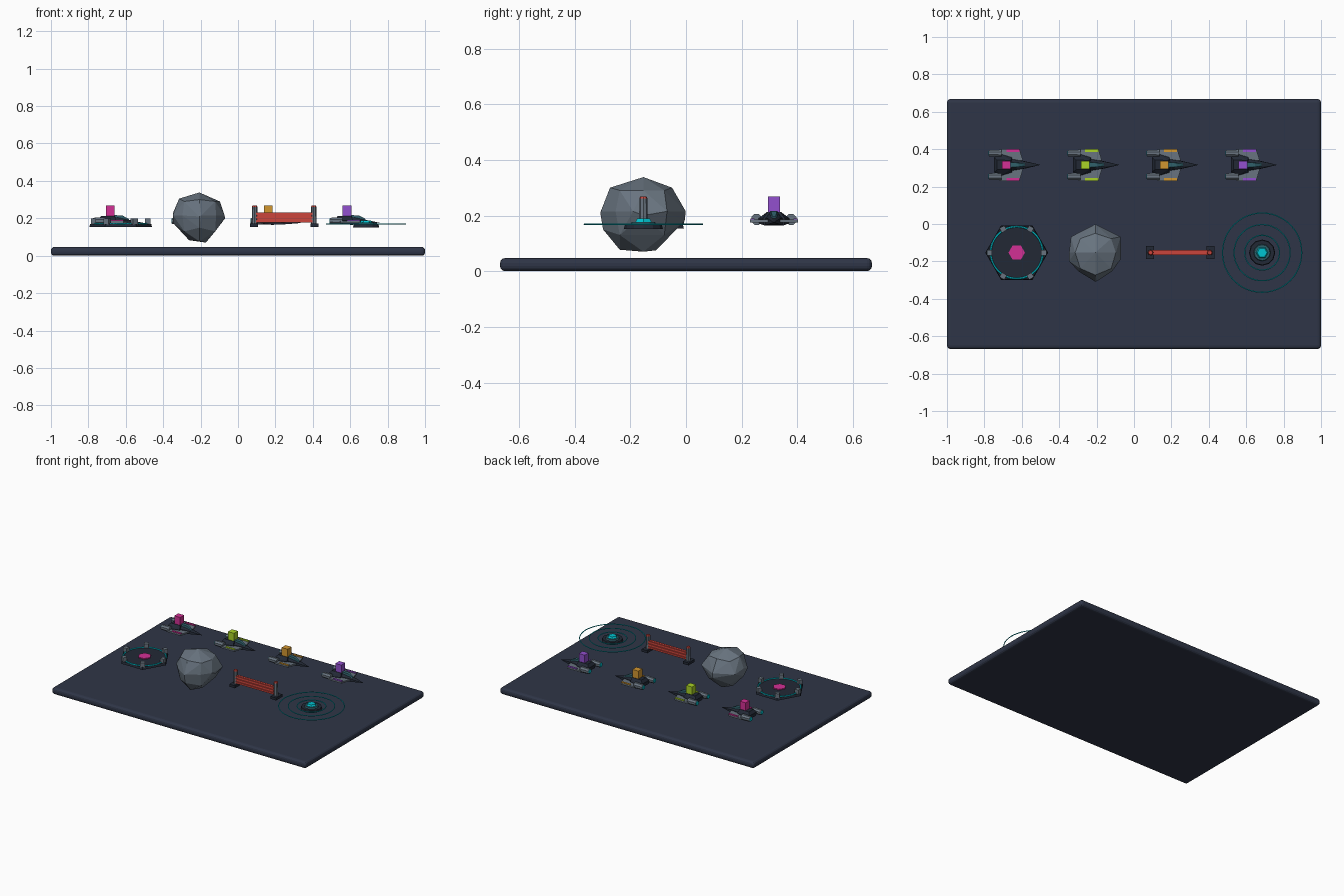
import bpy, bmesh, math
from mathutils import Matrix, Vector

if "Cube" in bpy.data.objects:
    bpy.data.objects.remove(bpy.data.objects["Cube"])


def material(name, r, g, b):
    m = bpy.data.materials.new(name)
    m.use_nodes = True
    m.diffuse_color = (r, g, b, 1)
    m.node_tree.nodes["Principled BSDF"].inputs["Base Color"].default_value = (r, g, b, 1)
    return m


SLATE = material("slate floor", .028, .036, .063)
DARK = material("dark hull", .016, .022, .036)
GREY = material("grey stone and metal", .14, .175, .215)
GLASS = material("teal glass", .03, .12, .15)
CYAN = material("cyan glow", 0, .55, .64)
RED = material("red barrier", .6, .06, .045)
PINK = material("pink", .65, .03, .3)
LIME = material("lime", .4, .65, .02)
ORANGE = material("orange", .65, .31, .03)
PURPLE = material("purple", .29, .08, .62)


def finish(name, bm, mat, smooth=False):
    bmesh.ops.recalc_face_normals(bm, faces=bm.faces)
    mesh = bpy.data.meshes.new(name)
    bm.to_mesh(mesh)
    bm.free()
    mesh.materials.append(mat)
    for p in mesh.polygons:
        p.use_smooth = smooth
    ob = bpy.data.objects.new(name, mesh)
    bpy.context.collection.objects.link(ob)
    return ob


def box(name, centre, size, mat, bevel=0, turn=0):
    bm = bmesh.new()
    bmesh.ops.create_cube(bm, size=1)
    bmesh.ops.scale(bm, vec=size, verts=bm.verts)
    if bevel:
        bmesh.ops.bevel(bm, geom=bm.edges[:], offset=bevel, segments=3,
                        profile=.5, affect='EDGES')
    bmesh.ops.transform(bm, matrix=Matrix.Translation(centre) @ Matrix.Rotation(turn, 4, 'Z'),
                        verts=bm.verts)
    return finish(name, bm, mat)


def cylinder(name, centre, r1, r2, depth, mat, sides=12, axis='Z', turn=0):
    bm = bmesh.new()
    bmesh.ops.create_cone(bm, cap_ends=True, segments=sides, radius1=r1, radius2=r2, depth=depth)
    rot = Matrix.Rotation(turn, 4, 'Z')
    if axis == 'X':
        rot = Matrix.Rotation(math.pi / 2, 4, 'Y') @ rot
    bmesh.ops.transform(bm, matrix=Matrix.Translation(centre) @ rot, verts=bm.verts)
    return finish(name, bm, mat)


def ring(name, centre, radius, tube, mat, sides=48, tube_sides=6):
    bm = bmesh.new()
    loops = []
    for i in range(sides):
        a = math.tau * i / sides
        loop = []
        for j in range(tube_sides):
            t = math.tau * j / tube_sides
            r = radius + tube * math.cos(t)
            loop.append(bm.verts.new(Vector(centre) + Vector(
                (r * math.cos(a), r * math.sin(a), tube * math.sin(t)))))
        loops.append(loop)
    for i in range(sides):
        p, q = loops[i], loops[(i + 1) % sides]
        for j in range(tube_sides):
            k = (j + 1) % tube_sides
            bm.faces.new((p[j], q[j], q[k], p[k]))
    return finish(name, bm, mat, True)


def hull(name, points, origin, mat):
    bm = bmesh.new()
    for p in points:
        bm.verts.new(Vector(origin) + Vector(p))
    res = bmesh.ops.convex_hull(bm, input=bm.verts)
    loose = {v for v in res["geom_interior"] if isinstance(v, bmesh.types.BMVert)}
    bmesh.ops.delete(bm, geom=list(loose), context='VERTS')
    return finish(name, bm, mat)


def slab_points(outline, low, high):
    return [(x, y, z) for x, y in outline for z in (low, high)]


def mirrored(points):
    return [(x, s * y, z) for x, y, z in points for s in (-1, 1)]


# Floor plate
box("floor_plate", (0, 0, .0235), (2, 1.336, .047), SLATE, bevel=.018)


# Ships, nose towards +x
def ship(label, x, colour):
    o = Vector((x, .316, 0))
    body = mirrored([(-.065, .035, .168), (-.065, .04, .192), (-.03, .055, .172),
                     (-.03, .058, .188), (.03, .04, .188), (.03, .036, .165),
                     (-.05, .026, .212), (.025, .024, .212)])
    hull(label + "_body", body, o, DARK)
    hull(label + "_nose", mirrored([(.02, .032, .165), (.02, .032, .19), (.02, .016, .208),
                                    (.09, .022, .168), (.09, .02, .188), (.18, .001, .175)]),
         o, DARK)
    hull(label + "_cockpit", mirrored([(.02, .016, .2), (.02, .013, .217), (.065, .011, .215),
                                       (.1, .009, .19), (.1, .005, .196)]), o, GLASS)
    box(label + "_marker", o + Vector((0, 0, .238)), (.046, .044, .06), colour)
    for side, s in (("left", 1), ("right", -1)):
        tag = label + "_" + side
        outline = [(-.05, .03 * s), (.09, .022 * s), (.07, .086 * s), (-.035, .086 * s)]
        hull(tag + "_wing", slab_points(outline, .174, .185), o, GREY)
        box(tag + "_wing_stripe", o + Vector((.035, .077 * s, .187)), (.07, .014, .006), colour)
        cylinder(tag + "_engine", o + Vector((-.058, .062 * s, .186)), .018, .021, .066,
                 GREY, 8, 'X', math.pi / 8)
        cylinder(tag + "_exhaust", o + Vector((-.092, .062 * s, .186)), .014, .014, .006,
                 CYAN, 8, 'X', math.pi / 8)


for i, (label, colour) in enumerate((("pink_ship", PINK), ("lime_ship", LIME),
                                     ("orange_ship", ORANGE), ("purple_ship", PURPLE))):
    ship(label, -.683 + .422 * i, colour)

# Landing pad with six clamps
pad = Vector((-.627, -.153, 0))
cylinder("pad_base", pad + Vector((0, 0, .161)), .168, .163, .016, DARK, 6, turn=math.pi / 6)
ring("pad_light_ring", pad + Vector((0, 0, .17)), .139, .005, CYAN)
cylinder("pad_centre", pad + Vector((0, 0, .172)), .044, .044, .008, PINK, 6, turn=math.pi / 6)
for i in range(6):
    a = math.tau * i / 6
    box("pad_clamp", pad + Vector((.145 * math.cos(a), .145 * math.sin(a), .182)),
        (.028, .03, .032), GREY, turn=a)

# Faceted asteroid, hull of its outline points
front = [(0, .133), (-.108, .1), (-.14, .025), (-.14, -.03), (-.055, -.122),
         (.035, -.135), (.138, -.005), (.11, .085)]
side = [(-.12, .095), (-.155, .005), (-.145, -.055), (-.085, -.128), (.045, -.13),
        (.085, -.06), (.148, -.025), (.103, .095)]
plan = [(-.13, .085), (-.14, -.045), (.01, -.152), (.135, -.037), (.135, .085), (0, .152),
        (-.09, -.1), (.09, -.1)]
corners = [(x, y, z) for x in (-.08, .085) for y in (-.085, .075) for z in (-.075, .085)]
rock = [(x, 0, z) for x, z in front] + [(0, y, z) for y, z in side] \
    + [(x, y, .01) for x, y in plan] + corners
hull("asteroid", rock, (-.207, -.153, .205), GREY)

# Barrier
gate = Vector((.247, -.153, 0))
for s in (-1, 1):
    p = gate + Vector((.158 * s, 0, 0))
    box("barrier_foot", p + Vector((.004 * s, 0, .163)), (.044, .07, .018), DARK)
    cylinder("barrier_post", p + Vector((0, 0, .215)), .016, .014, .095, GREY, 8)
    cylinder("barrier_post_light", p + Vector((0, 0, .265)), .015, .011, .008, RED, 8)
box("barrier_panel", gate + Vector((0, 0, .204)), (.3, .012, .055), RED)
for z in (.184, .204, .224):
    box("barrier_beam", gate + Vector((0, 0, z)), (.3, .026, .012), RED)

# Beacon with signal rings
beacon = Vector((.685, -.153, 0))
cylinder("beacon_base", beacon + Vector((0, 0, .16)), .07, .066, .016, DARK, 12)
cylinder("beacon_step", beacon + Vector((0, 0, .172)), .046, .042, .01, GLASS, 12)
cylinder("beacon_lamp", beacon + Vector((0, 0, .182)), .034, .026, .014, CYAN, 6,
         turn=math.pi / 6)
for r in (.093, .15, .212):
    ring("beacon_signal_ring", beacon + Vector((0, 0, .169)), r, .003, CYAN)
